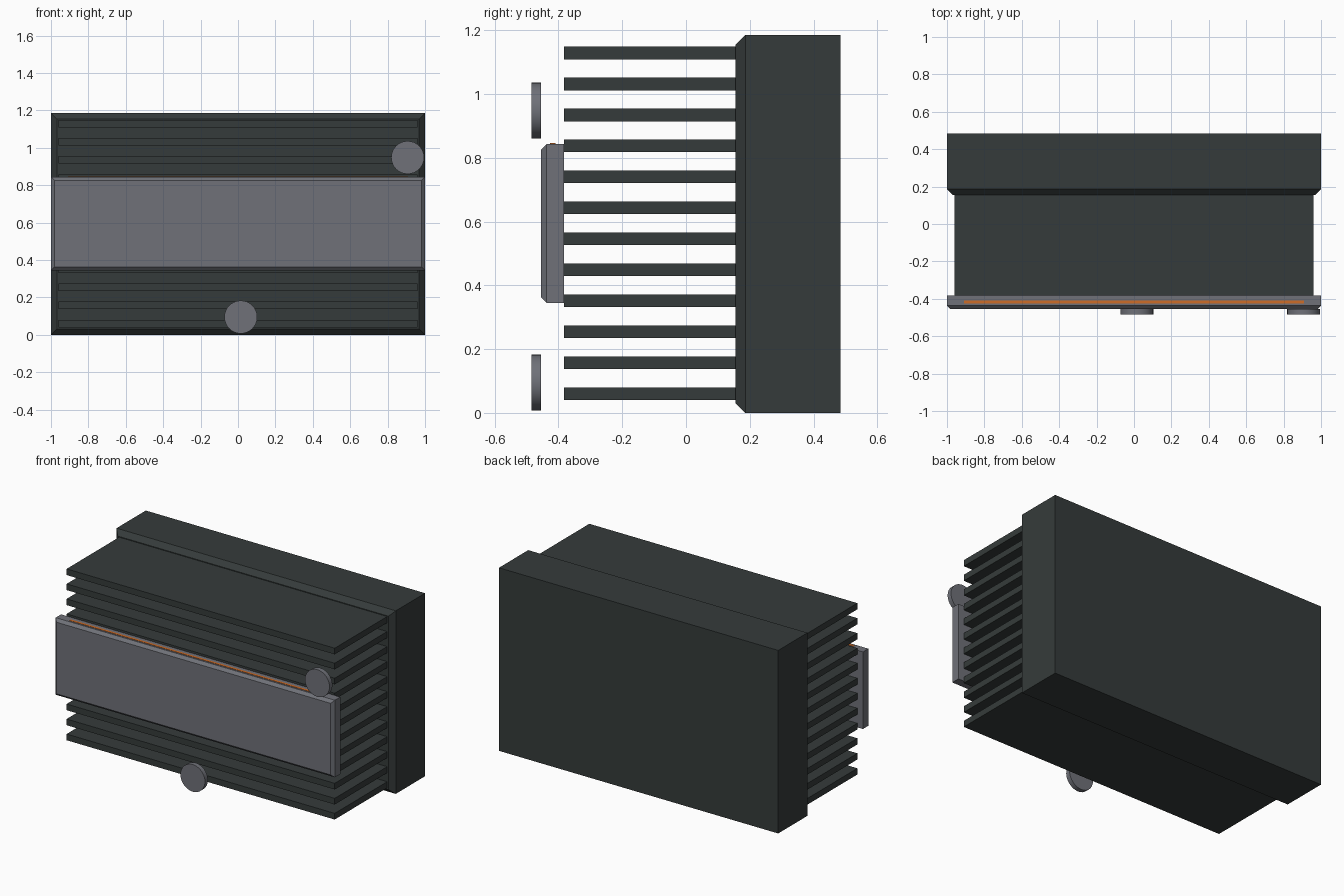
import bpy, bmesh, math
from mathutils import Matrix

cube = bpy.data.objects.get("Cube")
if cube:
    bpy.data.objects.remove(cube, do_unlink=True)


def material(name, color):
    m = bpy.data.materials.new(name)
    m.use_nodes = True
    m.diffuse_color = (*color, 1)
    bsdf = next(n for n in m.node_tree.nodes if n.type == 'BSDF_PRINCIPLED')
    bsdf.inputs["Base Color"].default_value = (*color, 1)
    return m


DARK = material("dark_green_grey", (0.036, 0.044, 0.043))
GREY = material("steel_grey", (0.16, 0.166, 0.19))
ORANGE = material("orange", (0.62, 0.15, 0.02))


def finish(name, bm, mat):
    bmesh.ops.recalc_face_normals(bm, faces=bm.faces[:])
    mesh = bpy.data.meshes.new(name)
    bm.to_mesh(mesh)
    bm.free()
    mesh.materials.append(mat)
    obj = bpy.data.objects.new(name, mesh)
    bpy.context.collection.objects.link(obj)
    return obj


def box(name, x, y, z, mat, chamfer=0):
    """Box from (min, max) ranges; chamfer cuts the four front edges."""
    bm = bmesh.new()
    bmesh.ops.create_cube(bm, size=1)
    for v in bm.verts:
        for i, (lo, hi) in enumerate((x, y, z)):
            v.co[i] = hi if v.co[i] > 0 else lo
    if chamfer:
        front = [e for e in bm.edges if all(abs(v.co.y - y[0]) < 1e-5 for v in e.verts)]
        bmesh.ops.bevel(bm, geom=front, offset=chamfer, segments=1, affect='EDGES')
    return finish(name, bm, mat)


def disc(name, x, z, radius=0.088, y0=-0.485, y1=-0.455):
    bm = bmesh.new()
    place = Matrix.Translation((x, (y0 + y1) / 2, z)) @ Matrix.Rotation(math.pi / 2, 4, 'X')
    bmesh.ops.create_cone(bm, cap_ends=True, segments=32, radius1=radius,
                          radius2=radius, depth=y1 - y0, matrix=place)
    obj = finish(name, bm, GREY)
    bpy.ops.object.select_all(action='DESELECT')
    obj.select_set(True)
    bpy.context.view_layer.objects.active = obj
    bpy.ops.object.shade_smooth_by_angle(angle=math.radians(30))


# Rear block with chamfered front rim
box("rear_block", (-1, 1), (0.155, 0.485), (0, 1.185), DARK, 0.031)

# Stack of horizontal cooling fins
for i in range(12):
    z = 0.06 + i * 0.0972
    box(f"fin_{i + 1}", (-0.96, 0.96), (-0.382, 0.155), (z - 0.02, z + 0.02), DARK)

# Front bar with a thin inlaid strip along its top
box("front_bar", (-1, 1), (-0.455, -0.382), (0.345, 0.844), GREY, 0.018)
box("top_strip", (-0.91, 0.91), (-0.426, -0.41), (0.84, 0.846), ORANGE)

# Round buttons
disc("upper_button", 0.907, 0.948)
disc("lower_button", 0.015, 0.095)
